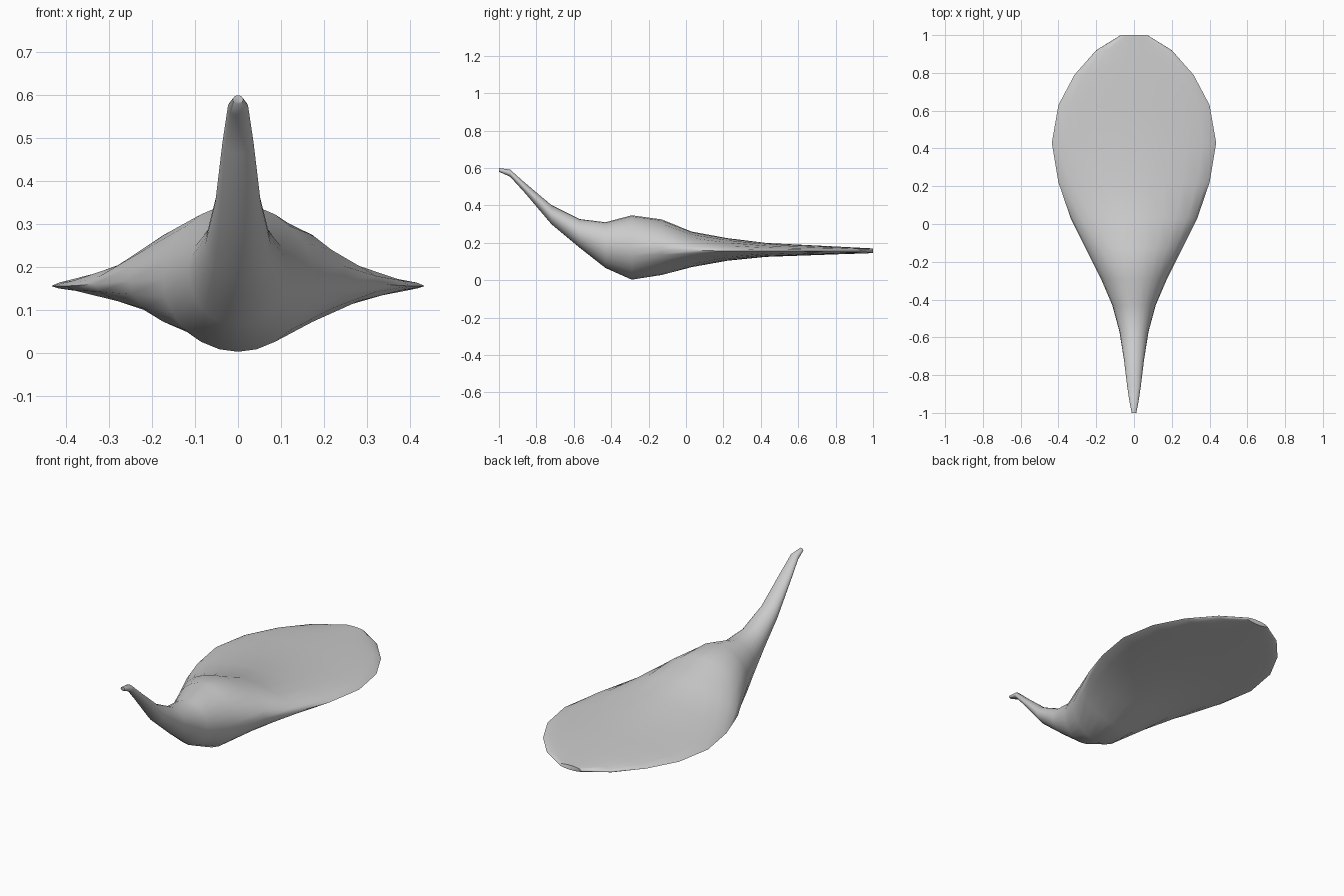
import bpy, bmesh
from math import sin, cos, pi

SIDES = 24
# Stations along the body: y, half width, bottom z, rim z, top z, roundness
STATIONS = [
    (-1.00, 0.012, 0.580, 0.590, 0.600, 2.0),
    (-0.94, 0.024, 0.553, 0.572, 0.591, 2.0),
    (-0.86, 0.036, 0.465, 0.492, 0.520, 2.0),
    (-0.72, 0.053, 0.300, 0.350, 0.402, 2.0),
    (-0.57, 0.077, 0.175, 0.250, 0.327, 2.0),
    (-0.43, 0.115, 0.065, 0.188, 0.310, 2.0),
    (-0.29, 0.175, 0.003, 0.172, 0.347, 1.95),
    (-0.13, 0.255, 0.028, 0.168, 0.325, 1.8),
    (0.03, 0.335, 0.070, 0.160, 0.260, 1.65),
    (0.22, 0.400, 0.104, 0.156, 0.225, 1.6),
    (0.43, 0.435, 0.125, 0.156, 0.199, 1.6),
    (0.63, 0.400, 0.132, 0.156, 0.189, 1.7),
    (0.79, 0.315, 0.138, 0.157, 0.181, 1.8),
    (0.92, 0.200, 0.142, 0.157, 0.174, 2.0),
    (1.00, 0.070, 0.145, 0.157, 0.170, 2.0),
]


def power(v, n):
    return (1 if v >= 0 else -1) * abs(v) ** (2 / n)


def section(bm, y, half, low, rim, high, n):
    # Lens-like ring with separate upper and lower bulges
    ring = []
    for i in range(SIDES):
        a = 2 * pi * i / SIDES
        s = power(sin(a), n)
        z = rim + s * ((high - rim) if s > 0 else (rim - low))
        ring.append(bm.verts.new((half * power(cos(a), n), y, z)))
    return ring


# Paddle-shaped body lofted from its raised tail to its flat blade
bm = bmesh.new()
rings = [section(bm, *st) for st in STATIONS]
for a, b in zip(rings, rings[1:]):
    for i in range(SIDES):
        j = (i + 1) % SIDES
        bm.faces.new((a[i], a[j], b[j], b[i]))
bm.faces.new(rings[0])
bm.faces.new(rings[-1])
bmesh.ops.recalc_face_normals(bm, faces=bm.faces)
for f in bm.faces:
    f.smooth = True
mesh = bpy.data.meshes.new("paddle_body")
bm.to_mesh(mesh)
bm.free()
body = bpy.data.objects.new("paddle_body", mesh)
bpy.context.collection.objects.link(body)
bpy.context.view_layer.objects.active = body
body.select_set(True)
bpy.ops.object.shade_smooth_by_angle(angle=1.2)
